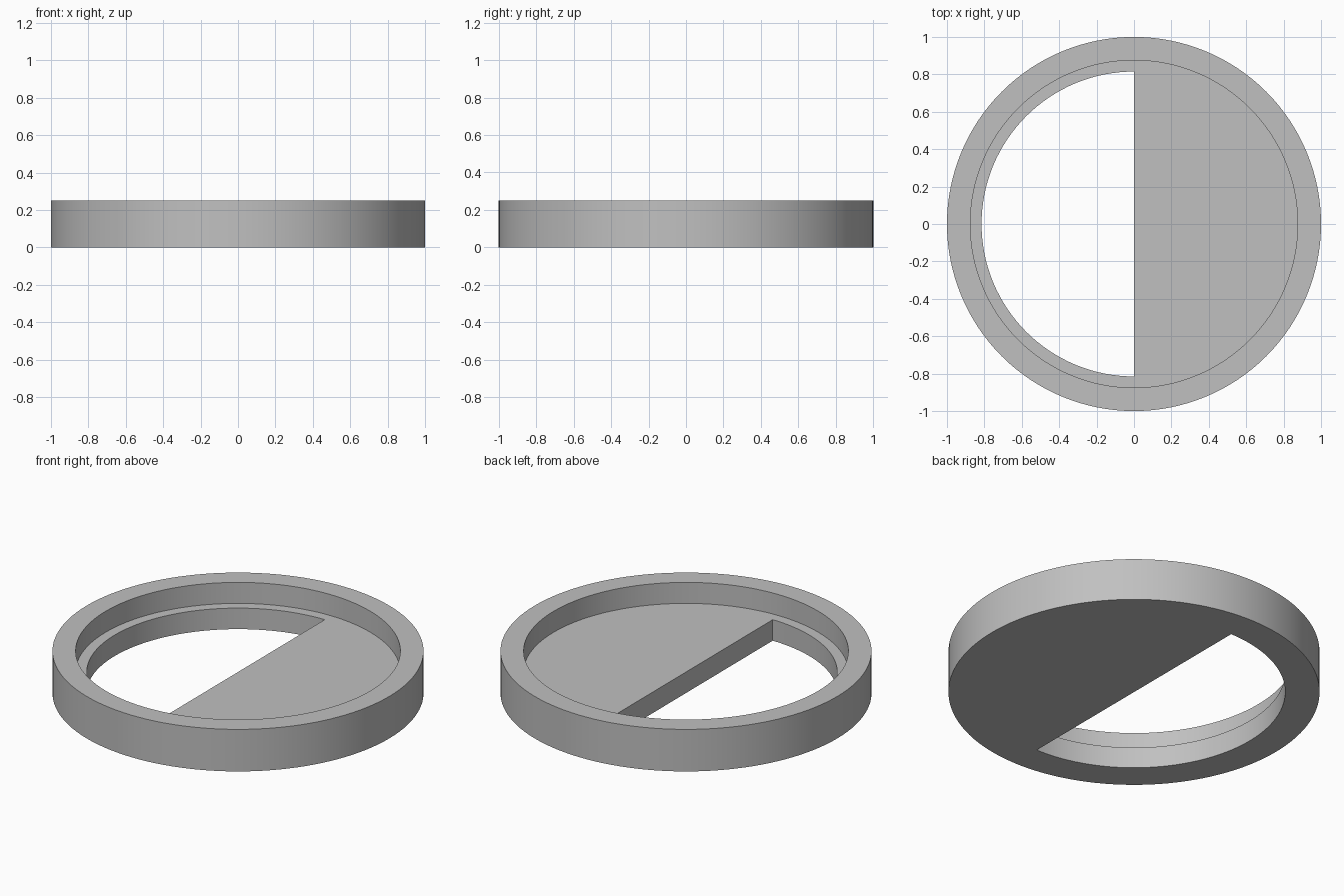
import bpy, bmesh
from math import cos, sin, pi, radians

cube = bpy.data.objects.get("Cube")
if cube:
    bpy.data.objects.remove(cube, do_unlink=True)

SEGMENTS = 128
HEIGHT, FLOOR = 0.25, 0.125
OUTER, RECESS, OPENING = 1.0, 0.875, 0.815

grey = bpy.data.materials.new("plain grey")
grey.use_nodes = True
colour = (0.53, 0.53, 0.53, 1)
grey.diffuse_color = colour
grey.node_tree.nodes["Principled BSDF"].inputs["Base Color"].default_value = colour


def arc(radius, start, sweep, steps):
    return [(radius * cos(start + sweep * i / steps),
             radius * sin(start + sweep * i / steps)) for i in range(steps)]


def prism(name, outline, bottom, top):
    """Extrude a closed outline straight up into a solid."""
    bm = bmesh.new()
    base = bm.faces.new([bm.verts.new((x, y, bottom)) for x, y in outline])
    lifted = bmesh.ops.extrude_face_region(bm, geom=[base], use_keep_orig=True)
    moved = [v for v in lifted["geom"] if isinstance(v, bmesh.types.BMVert)]
    bmesh.ops.translate(bm, vec=(0, 0, top - bottom), verts=moved)
    bmesh.ops.recalc_face_normals(bm, faces=bm.faces)
    mesh = bpy.data.meshes.new(name)
    bm.to_mesh(mesh)
    bm.free()
    mesh.materials.append(grey)
    obj = bpy.data.objects.new(name, mesh)
    bpy.context.collection.objects.link(obj)
    return obj


def cut(target, cutter):
    cutter.hide_render = True
    mod = target.modifiers.new("cut", 'BOOLEAN')
    mod.operation = 'DIFFERENCE'
    mod.solver = 'EXACT'
    mod.object = cutter
    bpy.ops.object.modifier_apply(modifier=mod.name)
    bpy.data.objects.remove(cutter, do_unlink=True)


# Round body
body = prism("round_tray", arc(OUTER, 0, 2 * pi, SEGMENTS), 0, HEIGHT)
bpy.context.view_layer.objects.active = body
body.select_set(True)

# Shallow recess inside the rim
cut(body, prism("recess_cutter", arc(RECESS, 0, 2 * pi, SEGMENTS), FLOOR, HEIGHT + 0.1))

# Half-round opening through the floor on the right side
half = arc(OPENING, pi / 2, pi, SEGMENTS // 2) + [(0, -OPENING)]
cut(body, prism("opening_cutter", half, -0.1, HEIGHT + 0.1))

bpy.ops.object.shade_smooth_by_angle(angle=radians(30))
